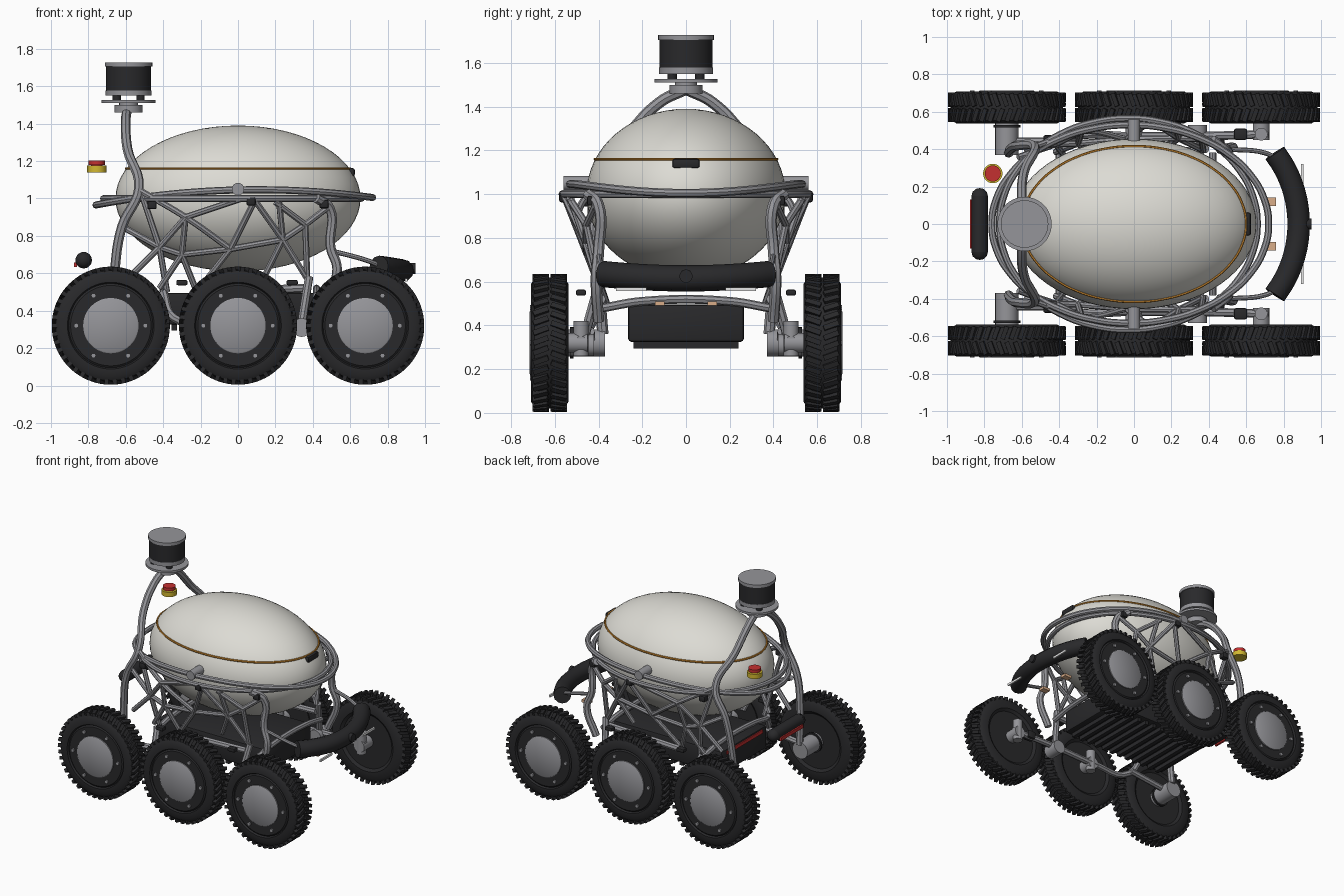
import bpy, bmesh, math
from mathutils import Matrix, Vector

if "Cube" in bpy.data.objects:
    bpy.data.objects.remove(bpy.data.objects["Cube"])


def material(name, r, g, b):
    m = bpy.data.materials.new(name)
    m.use_nodes = True
    m.diffuse_color = (r, g, b, 1)
    m.node_tree.nodes["Principled BSDF"].inputs["Base Color"].default_value = (r, g, b, 1)
    return m


WHITE = material("shell white", 0.72, 0.71, 0.66)
BLACK = material("rubber black", 0.022, 0.022, 0.024)
GREY = material("frame grey", 0.3, 0.3, 0.32)
ORANGE = material("seam orange", 0.6, 0.25, 0.03)
RED = material("signal red", 0.55, 0.03, 0.03)
YELLOW = material("signal yellow", 0.65, 0.48, 0.03)
TAN = material("bracket tan", 0.7, 0.42, 0.25)
LAMP = material("lamp white", 0.8, 0.8, 0.8)
made = []


def add(name, mesh, mat=None, matrix=None):
    if mat:
        mesh.materials.clear()
        mesh.materials.append(mat)
    ob = bpy.data.objects.new(name, mesh)
    bpy.context.collection.objects.link(ob)
    if matrix:
        ob.matrix_world = matrix
    made.append(ob)
    return ob


def to_mesh(name, bm):
    bmesh.ops.recalc_face_normals(bm, faces=bm.faces)
    mesh = bpy.data.meshes.new(name)
    bm.to_mesh(mesh)
    bm.free()
    return mesh


def box(name, center, size, mat, bevel=0.0):
    bm = bmesh.new()
    bmesh.ops.create_cube(bm, size=1)
    bmesh.ops.scale(bm, vec=size, verts=bm.verts)
    if bevel:
        bmesh.ops.bevel(bm, geom=bm.edges[:], offset=bevel, segments=2, profile=0.5, affect='EDGES')
    return add(name, to_mesh(name, bm), mat, Matrix.Translation(center))


def lathe(name, profile, steps=48):
    """Spin (radius, height) points round the z axis."""
    bm = bmesh.new()
    vs = [bm.verts.new((r, 0, h)) for r, h in profile]
    es = [bm.edges.new(p) for p in zip(vs, vs[1:])]
    bmesh.ops.spin(bm, geom=vs + es, cent=(0, 0, 0), axis=(0, 0, 1),
                   angle=math.tau, steps=steps, use_duplicate=False)
    bmesh.ops.remove_doubles(bm, verts=bm.verts, dist=1e-5)
    return to_mesh(name, bm)


def rod(name, a, b, radius, mat, steps=28):
    a, b = Vector(a), Vector(b)
    d = b - a
    mesh = lathe(name, [(0, 0), (radius, 0), (radius, d.length), (0, d.length)], steps)
    turn = d.to_track_quat('Z', 'Y').to_matrix().to_4x4()
    return add(name, mesh, mat, Matrix.Translation(a) @ turn)


def tubes(name, paths, radius, mat, cyclic=False, rings=2):
    """Round tubes swept along smooth paths, joined in one mesh."""
    cu = bpy.data.curves.new(name, 'CURVE')
    cu.dimensions = '3D'
    cu.bevel_depth = radius
    cu.bevel_resolution = rings
    cu.use_fill_caps = True
    cu.resolution_u = 6
    for path in paths:
        sp = cu.splines.new('BEZIER')
        sp.bezier_points.add(len(path) - 1)
        sp.use_cyclic_u = cyclic
        for bp, co in zip(sp.bezier_points, path):
            bp.co = co
            bp.handle_left_type = bp.handle_right_type = 'AUTO'
    tmp = bpy.data.objects.new(name, cu)
    bpy.context.collection.objects.link(tmp)
    mesh = bpy.data.meshes.new_from_object(tmp.evaluated_get(bpy.context.evaluated_depsgraph_get()))
    bpy.data.objects.remove(tmp)
    return add(name, mesh, mat)


def oval(cx, a, b, z, n=24):
    angles = [math.tau * i / n for i in range(n)]
    return [(cx + a * math.cos(t), b * math.sin(t), z(t)) for t in angles]


# Egg-shaped shell with its seam and latch
bm = bmesh.new()
bmesh.ops.create_uvsphere(bm, u_segments=64, v_segments=32, radius=1)
bmesh.ops.scale(bm, vec=(0.655, 0.455, 0.39), verts=bm.verts)
add("egg_shell", to_mesh("egg_shell", bm), WHITE, Matrix.Translation((0, 0, 1)))
tubes("shell_seam", [oval(0, 0.599, 0.416, lambda t: 1.16)], 0.007, ORANGE, True, 1)
box("shell_latch", (0.605, 0, 1.14), (0.04, 0.125, 0.045), BLACK, 0.012)

# Wheels: tyre with slanted lugs, hub plate and bolts
tyre = lathe("tyre", [(0, -0.07), (0.2, -0.07), (0.22, -0.085), (0.27, -0.085), (0.294, -0.07),
                      (0.3, -0.04), (0.3, 0.04), (0.294, 0.07), (0.27, 0.085), (0.232, 0.085),
                      (0.225, 0.072), (0.215, 0.08), (0, 0.08)], 64)
bm = bmesh.new()
bm.from_mesh(tyre)
COUNT = 42
for row in (-1, 1):
    for i in range(COUNT):
        m = (Matrix.Rotation(math.tau * (i + row / 4) / COUNT, 4, 'Z')
             @ Matrix.Translation((0.302, 0, row * 0.041))
             @ Matrix.Rotation(row * 0.35, 4, 'X') @ Matrix.Diagonal((0.026, 0.024, 0.072, 1)))
        bmesh.ops.create_cube(bm, size=1, matrix=m)
tyre = to_mesh("tyre", bm)
hub = lathe("hub", [(0, 0.07), (0.148, 0.07), (0.148, 0.088), (0.142, 0.092), (0, 0.092)])
bm = bmesh.new()
for i in range(6):
    m = Matrix.Rotation(math.tau * i / 6, 4, 'Z') @ Matrix.Translation((0.185, 0, 0.084))
    bmesh.ops.create_cone(bm, cap_ends=True, segments=10, radius1=0.013, radius2=0.013,
                          depth=0.014, matrix=m)
bolts = to_mesh("bolts", bm)
for side, s in (("left", 1), ("right", -1)):
    for place, x in (("rear", -0.68), ("middle", 0), ("front", 0.68)):
        m = Matrix.Translation((x, s * 0.623, 0.32)) @ Matrix.Rotation(-s * math.pi / 2, 4, 'X')
        for part, mesh, mat in (("tyre", tyre, BLACK), ("hub", hub, GREY), ("bolts", bolts, GREY)):
            add(f"{place}_{side}_{part}", mesh, mat, m)

# Upper frame hoops
tubes("main_hoop", [oval(-0.02, 0.74, 0.53, lambda t: 0.985 + 0.02 * math.cos(t) + 0.06 * math.sin(t) ** 2)],
      0.019, GREY, True)
tubes("outer_hoop", [oval(-0.03, 0.69, 0.565, lambda t: 1.0)], 0.018, GREY, True)


def on_side(x, z, s):
    """Point on the curved side of the frame at a given length and height."""
    top = 0.565 * math.sqrt(max(0.05, 1 - ((x + 0.02) / 0.74) ** 2))
    return (x, s * (0.4 + (top - 0.4) * (z - 0.6) / 0.4), z)


# Side truss as x, z pairs between joints
TRUSS = [
    [(-0.52, 1.04), (-0.42, 0.74)], [(-0.52, 1.04), (-0.28, 0.9), (-0.04, 0.73)],
    [(-0.42, 0.74), (-0.28, 0.9)], [(-0.62, 0.85), (-0.42, 0.74)], [(-0.42, 0.74), (-0.3, 0.7)],
    [(-0.3, 0.7), (-0.04, 0.73)], [(-0.3, 0.7), (-0.28, 0.9)], [(-0.42, 0.74), (-0.58, 0.58)],
    [(-0.42, 0.74), (-0.38, 0.5)], [(-0.3, 0.7), (-0.42, 0.52)], [(-0.3, 0.7), (-0.22, 0.5)],
    [(-0.04, 0.73), (0.09, 0.99)], [(-0.04, 0.73), (-0.22, 0.5)], [(-0.04, 0.73), (0.24, 0.78)],
    [(0.09, 0.99), (0.24, 0.78)], [(0.24, 0.78), (0.36, 0.86)], [(0.36, 0.86), (0.2, 0.98)],
    [(0.36, 0.86), (0.49, 0.96)], [(0.24, 0.78), (0.37, 0.57)], [(0.36, 0.86), (0.37, 0.57)],
    [(-0.28, 0.9), (0.02, 1.0)], [(0.24, 0.78), (0.15, 0.6)], [(0.24, 0.78), (0.22, 0.98)],
]
for side, s in (("left", 1), ("right", -1)):
    tubes(f"{side}_truss", [[on_side(x, z, s) for x, z in p] for p in TRUSS], 0.017, GREY)
    # Mast leg running from the sensor down to the rear wheel, and the front post
    tubes(f"{side}_mast_leg", [[(-0.59, 0, 1.48), (-0.6, s * 0.12, 1.42), (-0.59, s * 0.27, 1.26),
                                (-0.53, s * 0.41, 1.05), (-0.62, s * 0.42, 0.85),
                                (-0.66, s * 0.4, 0.6), (-0.67, s * 0.38, 0.36)]], 0.026, GREY)
    tubes(f"{side}_front_post", [[(0.42, s * 0.45, 1), (0.49, s * 0.4, 0.95), (0.495, s * 0.4, 0.74),
                                  (0.53, s * 0.41, 0.62), (0.46, s * 0.4, 0.42)]], 0.026, GREY)
    tubes(f"{side}_bumper_arm", [[(0.5, s * 0.4, 0.72), (0.7, s * 0.38, 0.665), (0.78, s * 0.34, 0.63)]],
          0.013, GREY)
    # Rocker arms, pivot and lower struts
    tubes(f"{side}_rocker", [[(-0.4, s * 0.38, 0.5), (-0.34, s * 0.46, 0.36), (0, s * 0.47, 0.32)],
                             [(-0.68, s * 0.44, 0.33), (-0.34, s * 0.44, 0.37)],
                             [(0, s * 0.47, 0.32), (0.34, s * 0.47, 0.33), (0.72, s * 0.48, 0.33)],
                             [(0.34, s * 0.47, 0.33), (0.38, s * 0.4, 0.58)],
                             [(-0.22, s * 0.39, 0.5), (0.37, s * 0.39, 0.52)]], 0.023, GREY)
    rod(f"{side}_pivot", (0.34, s * 0.42, 0.31), (0.34, s * 0.53, 0.31), 0.05, GREY)
    rod(f"{side}_rear_motor", (-0.68, s * 0.37, 0.32), (-0.68, s * 0.56, 0.32), 0.062, GREY)
    rod(f"{side}_rear_motor_collar", (-0.68, s * 0.515, 0.32), (-0.68, s * 0.53, 0.32), 0.072, BLACK)
    for place, x in (("middle", 0), ("front", 0.68)):
        rod(f"{side}_{place}_motor", (x, s * 0.45, 0.32), (x, s * 0.56, 0.32), 0.045, GREY)
        rod(f"{side}_{place}_knuckle", (x, s * 0.48, 0.26), (x, s * 0.48, 0.42), 0.034, GREY)
    box(f"{side}_arm_clamp", (0.57, s * 0.48, 0.34), (0.07, 0.06, 0.06), BLACK, 0.01)
    # Hinge stub and small clamps
    rod(f"{side}_hinge", (0, s * 0.43, 1.05), (0, s * 0.56, 1.05), 0.033, GREY)
    for i, (x, z) in enumerate(((-0.46, 0.965), (0.07, 0.985), (0.46, 0.97))):
        box(f"{side}_clamp_{i}", on_side(x, z, s), (0.05, 0.05, 0.045), BLACK, 0.01)
    for i, x in enumerate((-0.3, 0.29)):
        box(f"{side}_sensor_{i}", (x, s * 0.48, 0.55), (0.06, 0.045, 0.028), BLACK, 0.008)
    # Front tabs and lamps
    box(f"{side}_tab", (0.73, s * 0.12, 0.5), (0.06, 0.045, 0.02), TAN)
    box(f"{side}_lamp", (0.9, s * 0.25, 0.565), (0.012, 0.14, 0.016), LAMP)

# Electronics box with cooling fins
box("chassis_box", (-0.03, 0, 0.41), (0.9, 0.53, 0.17), BLACK, 0.015)
for i in range(12):
    box(f"cooling_fin_{i}", (-0.41 + i * 0.07, 0, 0.315), (0.03, 0.48, 0.04), BLACK)
box("rear_red_strip", (-0.482, 0, 0.47), (0.008, 0.42, 0.025), RED)
tubes("cross_bars", [[(x, -0.38, 0.48), (x, -0.2, 0.51), (x, 0.2, 0.51), (x, 0.38, 0.48)]
                     for x in (-0.4, 0.42)], 0.02, GREY)

# Curved front bumper and short rear bumper
tubes("front_bumper", [[(0.25 + 0.63 * math.cos(t), 0.63 * math.sin(t), 0.635 - 0.02 * math.cos(t * 2.4))
                        for t in [math.radians(-37 + 7.4 * i) for i in range(11)]]], 0.06, BLACK, rings=4)
rod("front_camera", (0.92, 0, 0.625), (0.95, 0, 0.625), 0.03, BLACK)
tubes("rear_bumper", [[(-0.825, -0.15, 0.67), (-0.825, 0.15, 0.67)]], 0.044, BLACK, rings=4)
for s in (-1, 1):
    cap = lathe("rear_bumper_end", [(0.044, 0), (0.038, 0.022), (0.02, 0.038), (0, 0.042)], 24)
    add("rear_bumper_end", cap, BLACK, Matrix.Translation((-0.825, s * 0.15, 0.67))
        @ Matrix.Rotation(-s * math.pi / 2, 4, 'X'))
box("rear_lamp", (-0.868, 0, 0.645), (0.016, 0.26, 0.025), RED)

# Sensor head on the mast
for name, z0, z1, r, mat in (("mast_collar", 1.46, 1.5, 0.075, GREY), ("sensor_plate", 1.51, 1.526, 0.145, GREY),
                             ("sensor_foot", 1.55, 1.578, 0.123, GREY), ("sensor_drum", 1.578, 1.705, 0.121, BLACK),
                             ("sensor_cap", 1.705, 1.727, 0.127, GREY), ("mast_neck", 1.49, 1.515, 0.05, GREY)):
    rod(name, (-0.585, 0, z0), (-0.585, 0, z1), r, mat, 40)
for i in range(4):
    t = math.pi / 4 + i * math.pi / 2
    x, y = -0.585 + 0.09 * math.cos(t), 0.09 * math.sin(t)
    rod(f"sensor_leg_{i}", (x, y, 1.52), (x, y, 1.555), 0.022, BLACK, 16)

# Emergency stop button
rod("stop_base", (-0.755, 0.27, 1.14), (-0.755, 0.27, 1.175), 0.052, YELLOW)
rod("stop_stem", (-0.755, 0.27, 1.17), (-0.755, 0.27, 1.185), 0.03, RED)
rod("stop_button", (-0.755, 0.27, 1.18), (-0.755, 0.27, 1.203), 0.043, RED)

# Smooth shading with sharp edges kept
bpy.ops.object.select_all(action='DESELECT')
for ob in made:
    ob.select_set(True)
bpy.context.view_layer.objects.active = made[0]
bpy.ops.object.shade_smooth_by_angle(angle=math.radians(35))
